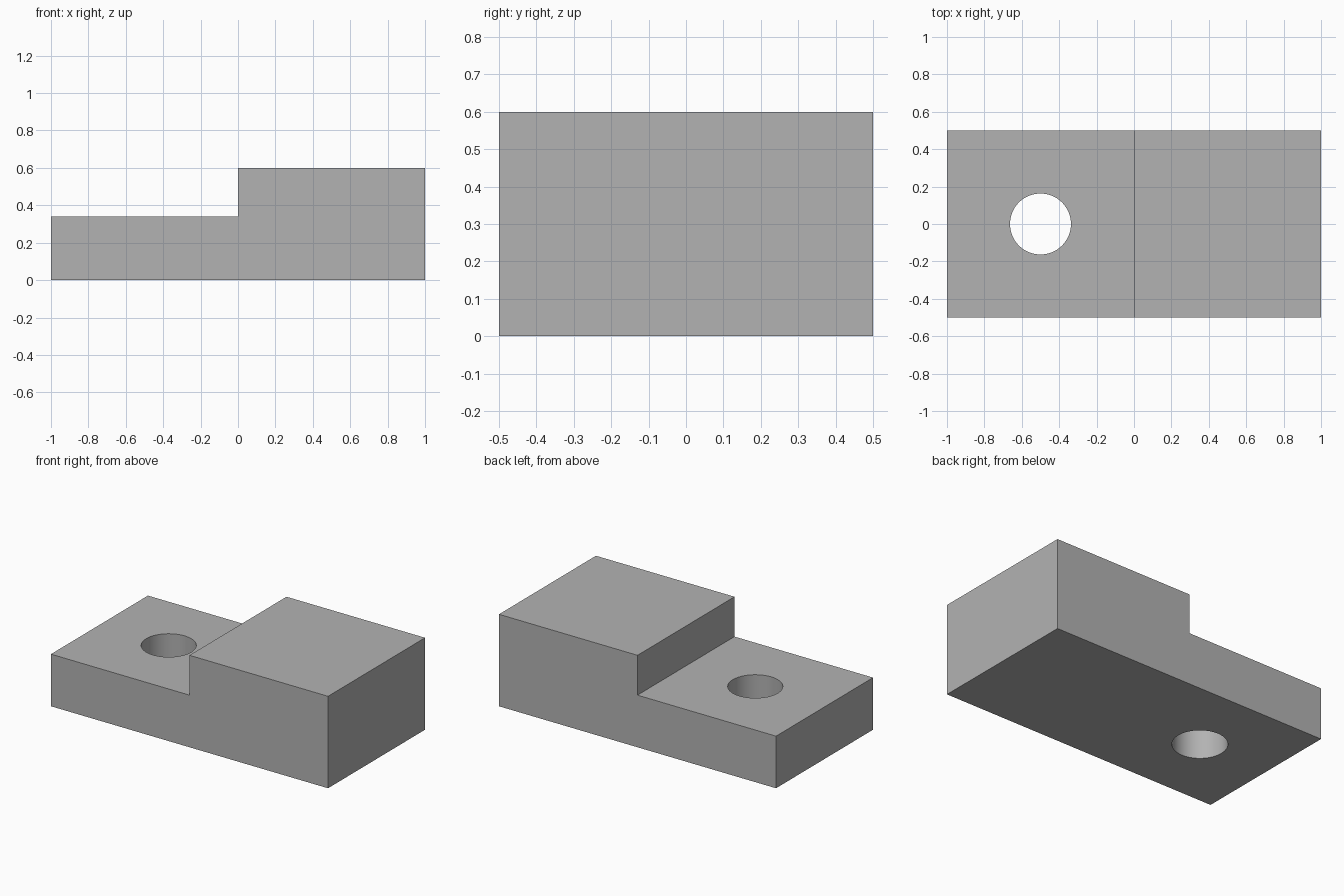
import bpy
import bmesh
from mathutils import Vector

default = bpy.data.objects.get("Cube")
if default:
    bpy.data.objects.remove(default, do_unlink=True)

WIDTH, STEP_HEIGHT, FULL_HEIGHT = 1.0, 0.34, 0.6
HOLE_RADIUS, HOLE_X = 0.163, -0.5

# Plain grey finish
grey = bpy.data.materials.new("plain_grey")
grey.use_nodes = True
colour = (0.45, 0.45, 0.45, 1)
grey.diffuse_color = colour
grey.node_tree.nodes["Principled BSDF"].inputs["Base Color"].default_value = colour

# Stepped block: side profile extruded from front to back
profile = [(-1, 0), (1, 0), (1, FULL_HEIGHT), (0, FULL_HEIGHT), (0, STEP_HEIGHT), (-1, STEP_HEIGHT)]
bm = bmesh.new()
front = bm.faces.new([bm.verts.new((x, -WIDTH / 2, z)) for x, z in profile])
extruded = bmesh.ops.extrude_face_region(bm, geom=[front], use_keep_orig=True)
bmesh.ops.translate(bm, vec=Vector((0, WIDTH, 0)),
                    verts=[v for v in extruded["geom"] if isinstance(v, bmesh.types.BMVert)])
bmesh.ops.recalc_face_normals(bm, faces=bm.faces)
mesh = bpy.data.meshes.new("stepped_block")
bm.to_mesh(mesh)
bm.free()
mesh.materials.append(grey)
block = bpy.data.objects.new("stepped_block", mesh)
bpy.context.collection.objects.link(block)

# Round through-hole in the low step
bpy.ops.mesh.primitive_cylinder_add(vertices=64, radius=HOLE_RADIUS, depth=2, location=(HOLE_X, 0, 0))
cutter = bpy.context.object
cutter.name = "hole_cutter"
cutter.hide_render = True
cutter.data.materials.append(grey)

cut = block.modifiers.new("hole", 'BOOLEAN')
cut.operation = 'DIFFERENCE'
cut.solver = 'EXACT'
cut.object = cutter

bpy.ops.object.select_all(action='DESELECT')
block.select_set(True)
bpy.context.view_layer.objects.active = block
bpy.ops.object.modifier_apply(modifier=cut.name)
bpy.data.objects.remove(cutter, do_unlink=True)

# Smooth hole wall, sharp block edges
bpy.ops.object.shade_smooth_by_angle(angle=0.5)
